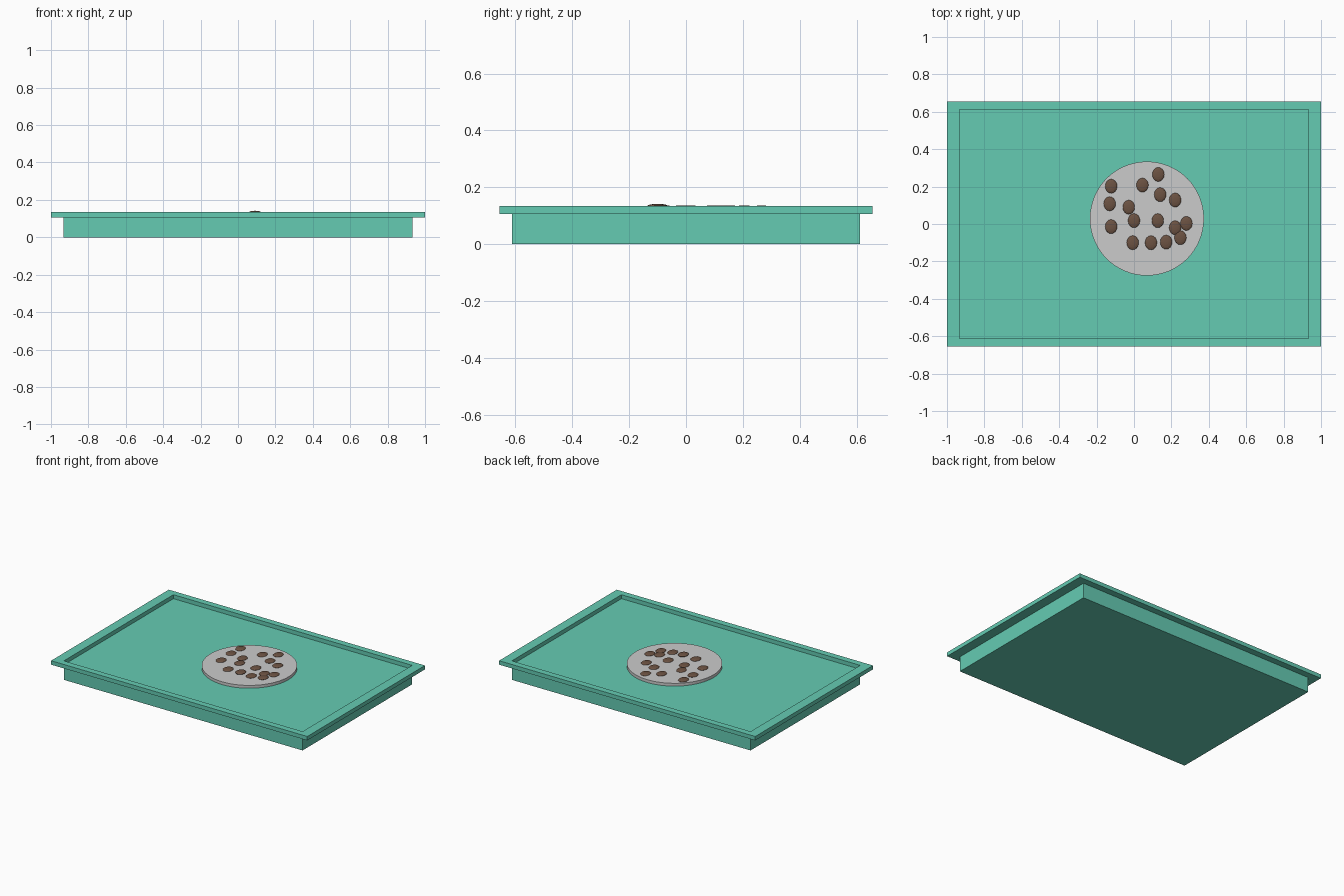
import bpy, bmesh
from mathutils import Matrix

if "Cube" in bpy.data.objects:
    bpy.data.objects.remove(bpy.data.objects["Cube"])

def material(name, rgb):
    m = bpy.data.materials.new(name)
    m.diffuse_color = (*rgb, 1)
    m.use_nodes = True
    m.node_tree.nodes["Principled BSDF"].inputs["Base Color"].default_value = m.diffuse_color
    return m

GREEN = material("tray_green", (0.13, 0.60, 0.45))
BROWN = material("chip_brown", (0.15, 0.085, 0.055))

def make(name, bm, mat=None):
    bmesh.ops.recalc_face_normals(bm, faces=bm.faces)
    me = bpy.data.meshes.new(name)
    bm.to_mesh(me)
    bm.free()
    if mat:
        me.materials.append(mat)
    ob = bpy.data.objects.new(name, me)
    bpy.context.collection.objects.link(ob)
    return ob

# Solid tray body; its top is the tray floor
IX, IY, FLOOR, TOP = 0.932, 0.611, 0.106, 0.134
bm = bmesh.new()
bmesh.ops.create_cube(bm, size=1, matrix=Matrix.Translation((0, 0, FLOOR / 2))
                      @ Matrix.Diagonal((2 * IX, 2 * IY, FLOOR, 1)))
make("tray_body", bm, GREEN)

# Overhanging rim: rectangular section swept around four corners
bm = bmesh.new()
section = [(1.0, 0.656, FLOOR), (1.0, 0.656, TOP), (IX, IY, TOP), (IX, IY, FLOOR)]
rings = [[bm.verts.new((sx * x, sy * y, z)) for x, y, z in section]
         for sx, sy in ((1, 1), (-1, 1), (-1, -1), (1, -1))]
for i in range(4):
    a, b = rings[i], rings[(i + 1) % 4]
    for j in range(4):
        k = (j + 1) % 4
        bm.faces.new((a[j], a[k], b[k], b[j]))
make("tray_rim", bm, GREEN)

# Round cookie lying on the floor
DISC_TOP = 0.126
bm = bmesh.new()
bmesh.ops.create_cone(bm, cap_ends=True, segments=64, radius1=0.305, radius2=0.305,
                      depth=DISC_TOP - FLOOR,
                      matrix=Matrix.Translation((0.069, 0.029, (DISC_TOP + FLOOR) / 2)))
make("cookie", bm)

# Flattened chips half sunk in the cookie, one sitting a little higher
chips = [(0.13, 0.265), (0.045, 0.208), (-0.122, 0.202), (0.14, 0.157), (0.22, 0.128),
         (-0.13, 0.108), (-0.028, 0.09), (0.0, 0.018), (0.127, 0.018), (0.28, 0.003),
         (-0.122, -0.014), (0.22, -0.02), (0.248, -0.073), (-0.007, -0.1),
         (0.091, -0.1), (0.172, -0.097)]
for i, (x, y) in enumerate(chips):
    z = 0.133 if i == 14 else 0.127
    bm = bmesh.new()
    bmesh.ops.create_uvsphere(bm, u_segments=16, v_segments=8, radius=1,
                              matrix=Matrix.Translation((x, y, z))
                              @ Matrix.Diagonal((0.032, 0.038, 0.009, 1)))
    make(f"chip_{i + 1}", bm, BROWN)
